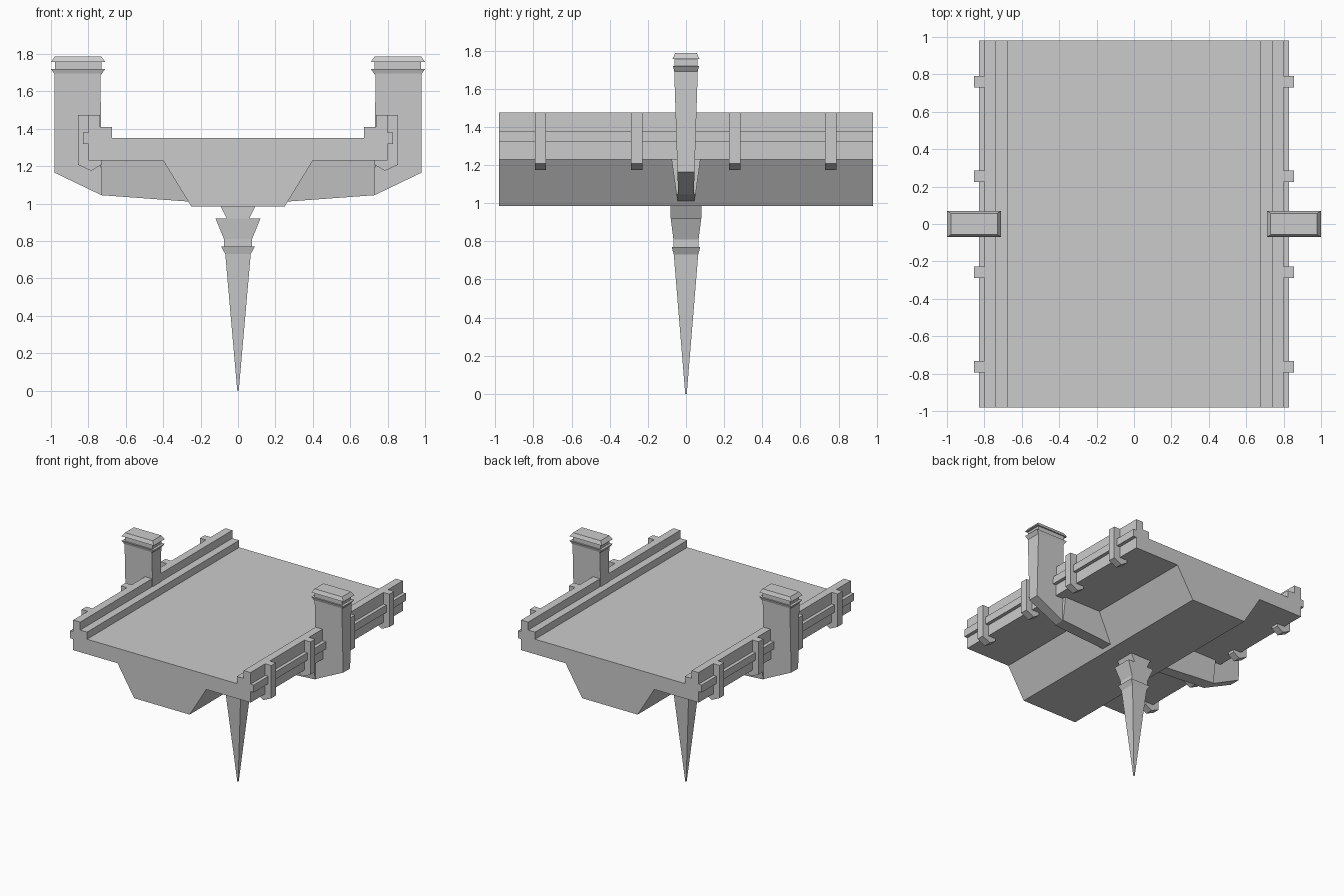
import bpy, bmesh

if "Cube" in bpy.data.objects:
    bpy.data.objects.remove(bpy.data.objects["Cube"])


def make(name, rings, mirror=False):
    """Skin matching point rings into a closed, flat-shaded solid."""
    bm = bmesh.new()
    loops = [[bm.verts.new(p) for p in ring] for ring in rings]
    n = len(loops[0])
    for a, b in zip(loops, loops[1:]):
        for i in range(n):
            j = (i + 1) % n
            bm.faces.new((a[i], a[j], b[j], b[i]))
    bm.faces.new(loops[0][::-1])
    bm.faces.new(loops[-1])
    bmesh.ops.recalc_face_normals(bm, faces=bm.faces)
    mesh = bpy.data.meshes.new(name)
    bm.to_mesh(mesh)
    bm.free()
    ob = bpy.data.objects.new(name, mesh)
    bpy.context.collection.objects.link(ob)
    if mirror:
        ob.modifiers.new("Mirror", 'MIRROR').use_axis[0] = True
    return ob


def prism(name, profile, width, y=0, mirror=True):
    """Extrude an (x, z) profile along y; width(z) is the half depth."""
    make(name, [[(x, y + s * width(z), z) for x, z in profile] for s in (-1, 1)], mirror)


def stack(name, levels, cx=0, mirror=False):
    """Loft rectangles given as (z, half x, half y)."""
    make(name, [[(cx - a, -b, z), (cx + a, -b, z), (cx + a, b, z), (cx - a, b, z)]
                for z, a, b in levels], mirror)


# Deck with keel, stepped kerbs and side rails
half = [(0.25, 0.985), (0.4, 1.23), (0.80, 1.23), (0.80, 1.32), (0.828, 1.32),
        (0.828, 1.38), (0.80, 1.38), (0.80, 1.475), (0.737, 1.475),
        (0.737, 1.41), (0.675, 1.41), (0.675, 1.352)]
prism("deck", half + [(-x, z) for x, z in reversed(half)], lambda z: 0.98, mirror=False)

# Side brackets
bracket = [(0.855, 1.475), (0.855, 1.208), (0.785, 1.175), (0.73, 1.208),
           (0.73, 1.24), (0.79, 1.24), (0.79, 1.475)]
for i, y in enumerate((-0.763, -0.258, 0.255, 0.76)):
    prism(f"bracket_{i + 1}", bracket, lambda z: 0.03, y)

# Pillars, narrowing towards the bottom
prism("pillar", [(0.98, 1.70), (0.98, 1.165), (0.73, 1.045), (0.735, 1.70)],
      lambda z: 0.045 + (z - 1.17) * 0.032)

# Pillar collar, neck and cap
stack("pillar_cap", [(1.69, 0.124, 0.06), (1.72, 0.145, 0.07), (1.72, 0.124, 0.06),
                     (1.757, 0.124, 0.06), (1.757, 0.145, 0.07), (1.787, 0.124, 0.057)],
      0.855, True)

# Cross beams below the deck
prism("under_beam", [(0.73, 1.235), (0.73, 1.045), (0.25, 1.01), (0.25, 1.235)],
      lambda z: 0.045 + (z - 1.01) * 0.14)

# Hanging spike with flared head and collar
stack("spike", [(0.99, 0.095, 0.08), (0.92, 0.06, 0.08), (0.92, 0.12, 0.08),
                (0.81, 0.075, 0.066), (0.77, 0.075, 0.066), (0.77, 0.09, 0.075),
                (0.73, 0.068, 0.064), (0, 0.004, 0.004)])
